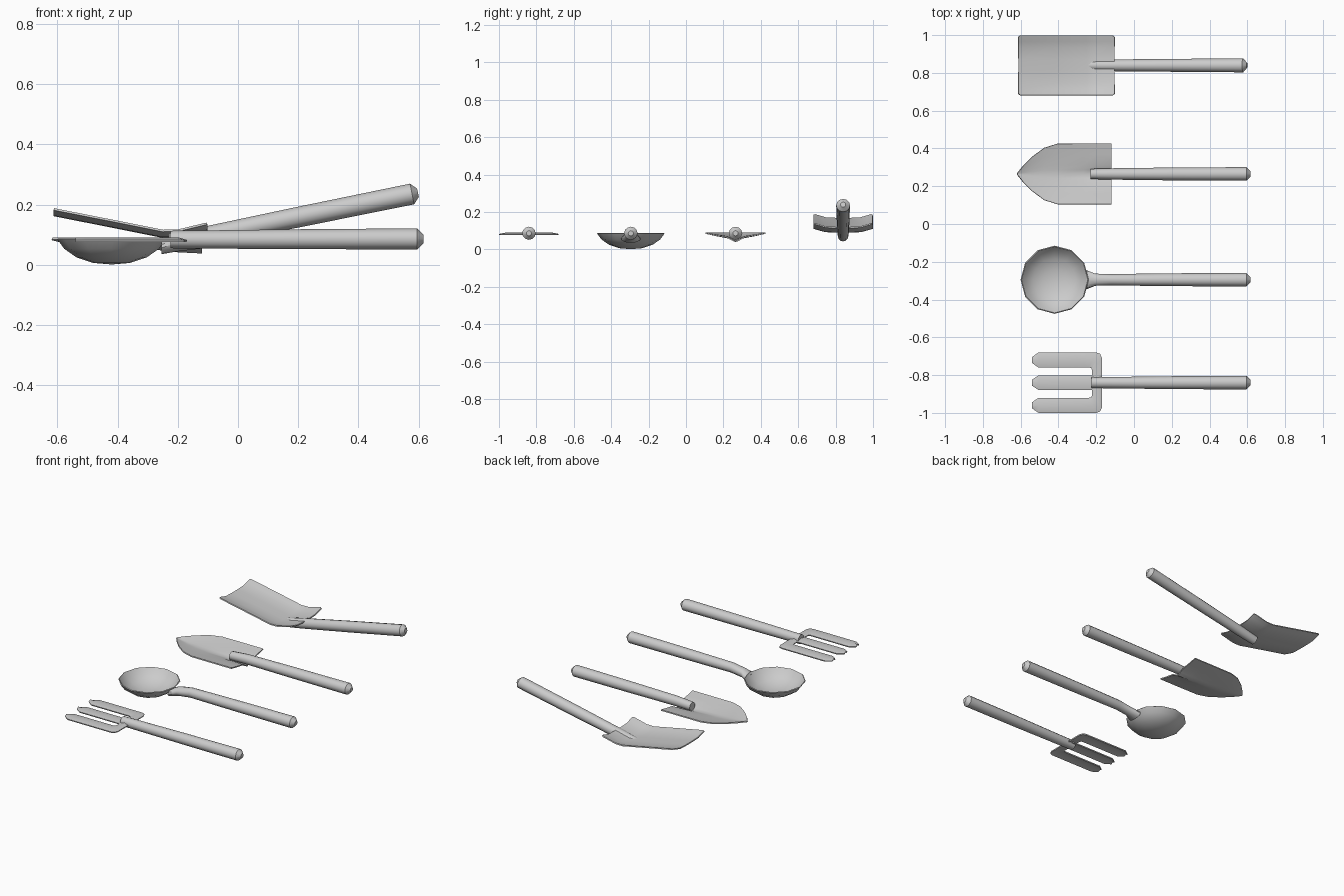
import bpy, bmesh, math
from mathutils import Vector

if "Cube" in bpy.data.objects:
    bpy.data.objects.remove(bpy.data.objects["Cube"])


def make(name, verts, faces, thick=0.0, angle=40):
    """Mesh object with smooth shading; optional sheet thickness."""
    bm = bmesh.new()
    vs = [bm.verts.new(v) for v in verts]
    for f in faces:
        bm.faces.new([vs[i] for i in f])
    bmesh.ops.remove_doubles(bm, verts=bm.verts, dist=1e-5)
    bmesh.ops.recalc_face_normals(bm, faces=bm.faces)
    me = bpy.data.meshes.new(name)
    bm.to_mesh(me)
    bm.free()
    ob = bpy.data.objects.new(name, me)
    bpy.context.collection.objects.link(ob)
    if thick:
        mod = ob.modifiers.new("thickness", 'SOLIDIFY')
        mod.thickness = thick
        mod.offset = 0
    bpy.ops.object.select_all(action='DESELECT')
    bpy.context.view_layer.objects.active = ob
    ob.select_set(True)
    if thick:
        bpy.ops.object.modifier_apply(modifier="thickness")
    bpy.ops.object.shade_smooth_by_angle(angle=math.radians(angle))
    return ob


def sheet(name, rows, thick=0.007):
    """Grid of points joined into a thin sheet."""
    n = len(rows[0])
    verts = [p for r in rows for p in r]
    faces = [(i * n + j, i * n + j + 1, (i + 1) * n + j + 1, (i + 1) * n + j)
             for i in range(len(rows) - 1) for j in range(n - 1)]
    return make(name, verts, faces, thick)


def handle(name, y, rings, sides=12):
    """Round handle from rings of (x, z, half width, half height)."""
    verts, faces = [], []
    for x, z, ry, rz in rings:
        for k in range(sides):
            a = 2 * math.pi * k / sides
            verts.append((x, y + ry * math.cos(a), z + rz * math.sin(a)))
    for i in range(len(rings) - 1):
        for k in range(sides):
            m = (k + 1) % sides
            faces.append((i * sides + k, i * sides + m,
                          (i + 1) * sides + m, (i + 1) * sides + k))
    faces.append(tuple(range(sides)))
    faces.append(tuple((len(rings) - 1) * sides + k for k in range(sides)))
    return make(name, verts, faces, angle=35)


FORK, SPOON, TROWEL, SHOVEL = -0.84, -0.295, 0.265, 0.84
GRIP = [(-0.12, 0.084, 0.030, 0.030), (0.2, 0.085, 0.034, 0.033),
        (0.595, 0.086, 0.036, 0.035), (0.617, 0.086, 0.014, 0.014)]

# straight handles
handle("fork_handle", FORK, [(-0.225, 0.084, 0.029, 0.029)] + GRIP)
handle("trowel_handle", TROWEL, [(-0.23, 0.078, 0.027, 0.027)] + GRIP)
handle("spoon_handle", SPOON,
       [(-0.255, 0.056, 0.052, 0.021), (-0.205, 0.072, 0.032, 0.028)] + GRIP)

# tilted shovel handle
ob = handle("shovel_handle", SHOVEL,
            [(0, 0, 0.028, 0.028), (0.1, 0, 0.031, 0.031), (0.44, 0, 0.034, 0.034),
             (0.83, 0, 0.037, 0.035), (0.85, 0, 0.014, 0.014)])
tilt, start = math.atan(0.203), Vector((-0.235, 0, 0.070))
for v in ob.data.vertices:
    x, z = v.co.x, v.co.z
    v.co.x = start.x + x * math.cos(tilt) - z * math.sin(tilt)
    v.co.z = start.z + x * math.sin(tilt) + z * math.cos(tilt)

# fork: outer tines curving into the crossbar, plus the middle tine
outer = [(-0.54, .135), (-0.505, .159), (-0.3, .159), (-0.2, .159), (-0.18, .152),
         (-0.17, .13), (-0.17, 0)]
inner = [(-0.54, .105), (-0.505, .081), (-0.3, .081), (-0.24, .081), (-0.226, .078),
         (-0.222, .068), (-0.222, 0)]


def arched(a, b, y0, s):
    mid = ((a[0] + b[0]) / 2, (a[1] + b[1]) / 2)
    return [(p[0], y0 + s * p[1], z) for p, z in ((a, .079), (mid, .087), (b, .079))]


for s, side in ((1, "back"), (-1, "front")):
    sheet("fork_tine_" + side, [arched(a, b, FORK, s) for a, b in zip(outer, inner)])
sheet("fork_tine_middle", [arched((x, w), (x, -w), FORK, 1) for x, w in
                           ((-0.54, .015), (-0.505, .038), (-0.19, .038))])

# spoon bowl: 12-sided thin dish
rows = []
for r, z in ((0.0, .004), (.06, .009), (.115, .027), (.155, .055), (.178, .086)):
    rows.append([(-0.42 + r * math.cos(k * math.pi / 6),
                  SPOON + r * math.sin(k * math.pi / 6), z) for k in range(13)])
n = 13
verts = [p for r in rows for p in r]
faces = [(0, n + k, n + k + 1) for k in range(12)]
faces += [(i * n + k, i * n + k + 1, (i + 1) * n + k + 1, (i + 1) * n + k)
          for i in range(1, 4) for k in range(12)]
used = [verts[0]] + verts[n:]
faces = [tuple(max(0, i - n + 1) for i in f) for f in faces]
make("spoon_bowl", used, faces, 0.006, 50)

# trowel blade: pointed, dished along a central valley that cradles the handle
V = (-1, -.65, -.3, -.14, 0, .14, .3, .65, 1)
rows = []
for x, hw, depth, crease in ((-0.618, .004, .002, 0), (-0.585, .045, .010, 0),
                             (-0.54, .09, .018, 0), (-0.475, .138, .024, 0),
                             (-0.405, .160, .028, 0), (-0.27, .161, .034, .3),
                             (-0.2, .161, .042, 1), (-0.12, .161, .046, 1)):
    row = []
    for v in V:
        soft = 1 - abs(v) ** 1.3
        hard = {1: 0, .65: .25, .3: .45, .14: .75, 0: 1}[abs(v)]
        row.append((x, TROWEL + v * hw, .087 - depth * (soft * (1 - crease) + hard * crease)))
    rows.append(row)
sheet("trowel_blade", rows)

# shovel blade: shallow tray with raised sides, bent up along the handle
rows = []
for x, hw, z in ((-0.612, .150, .165), (-0.603, .158, .163), (-0.42, .158, .127),
                 (-0.25, .158, .093), (-0.2, .158, .094), (-0.112, .158, .115),
                 (-0.103, .150, .117)):
    rows.append([(x, SHOVEL + v * hw, z + .02 * max(0, (abs(v) - .55) / .45))
                 for v in (-1, -.8, -.6, -.2, 0, .2, .6, .8, 1)])
sheet("shovel_blade", rows)
